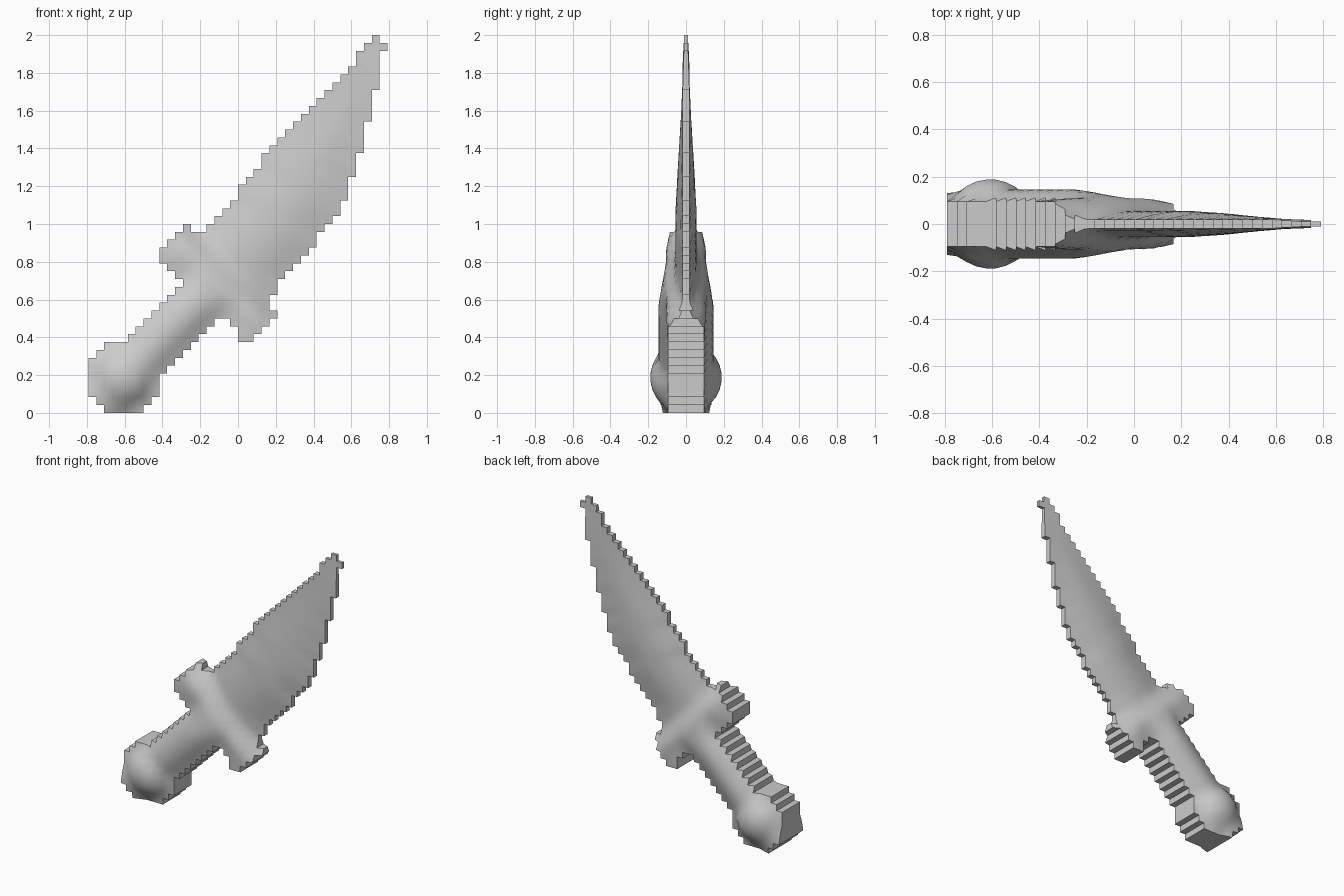
import bpy, bmesh, math

cube = bpy.data.objects.get("Cube")
if cube:
    bpy.data.objects.remove(cube)

CELL = 2 / 48

# Stepped silhouette: first and end column of every row, pommel to tip
left = [2, 1] + [0] * 5 + [1, 2, *range(5, 13), 11, 10, 9, *range(9, 13),
        *range(16, 20), *range(19, 23), 22, *range(23, 35), 34, 35, 36]
right = [7, 8, 9, 9, *range(9, 14), *range(21, 25), 23, 23, 24, *range(24, 30),
         *range(29, 33), 32] + [33] * 3 + [34] * 3 + [35] * 4 + [36] * 4 + [37] * 5 + [38, 37]
# Notches between the guard arms and the grip or blade
gaps = {9: range(14, 19), 10: range(15, 19), 11: range(16, 18), 23: range(13, 15)}

cells = {(i, j) for j, (a, b) in enumerate(zip(left, right))
         for i in range(a, b) if i not in gaps.get(j, ())}


def corners(i, j):
    return [(i, j), (i + 1, j), (i + 1, j + 1), (i, j + 1)]


def outline_edges():
    """Cell sides that have no neighbour beyond them."""
    steps = [(0, -1), (1, 0), (0, 1), (-1, 0)]
    for i, j in sorted(cells):
        c = corners(i, j)
        for k, (di, dj) in enumerate(steps):
            if (i + di, j + dj) not in cells:
                yield c[k], c[(k + 1) % 4]


rim = list(outline_edges())
rim_points = {p for edge in rim for p in edge}


def ease(a, b, x):
    f = min(1, max(0, (x - a) / (b - a)))
    return f * f * (3 - 2 * f)


def half_thickness(p):
    i, j = p
    along = i + j                               # runs from pommel to tip
    across = (j - i - 0.5) / math.sqrt(2)       # distance from the centre line
    inset = min(math.dist(p, q) for q in rim_points)
    # rounded pommel
    ball = 0.19 * math.sqrt(max(0, 1 - (math.dist(p, (4.4, 4.5)) / 4.6) ** 2))
    # oval grip, fading into the guard
    swell = 0.04 * max(0, 1 - (across / 3.2) ** 2) * (1 - ease(25, 37, along))
    hilt = max(ball, 0.095 + 0.012 * min(1, inset / 2) + swell)
    # thin blade, tapering towards the edges and the tip
    core = 0.055 - 0.045 * min(1, max(0, (along - 50) / 34))
    edge = min(core, 0.018)
    blade = edge + (core - edge) * math.sin(min(1, inset / 5) * math.pi / 2)
    g = ease(33, 37.5, along)
    return hilt * (1 - g) + blade * g


# Front and back skins joined by stepped walls
bm = bmesh.new()
front, back = {}, {}
for p in sorted({c for cell in cells for c in corners(*cell)}):
    x, z, y = (p[0] - 19) * CELL, p[1] * CELL, half_thickness(p)
    front[p] = bm.verts.new((x, -y, z))
    back[p] = bm.verts.new((x, y, z))
for cell in sorted(cells):
    loop = corners(*cell)
    bm.faces.new([front[p] for p in loop])
    bm.faces.new([back[p] for p in reversed(loop)])
for a, b in rim:
    bm.faces.new([front[b], front[a], back[a], back[b]])

mesh = bpy.data.meshes.new("short_sword")
bm.to_mesh(mesh)
bm.free()
sword = bpy.data.objects.new("short_sword", mesh)
bpy.context.collection.objects.link(sword)

# Plain grey finish
grey = bpy.data.materials.new("plain_grey")
grey.use_nodes = True
grey.diffuse_color = (0.6, 0.6, 0.6, 1)
grey.node_tree.nodes["Principled BSDF"].inputs["Base Color"].default_value = (0.6, 0.6, 0.6, 1)
mesh.materials.append(grey)

bpy.ops.object.select_all(action="DESELECT")
sword.select_set(True)
bpy.context.view_layer.objects.active = sword
bpy.ops.object.shade_smooth_by_angle(angle=math.radians(40))
